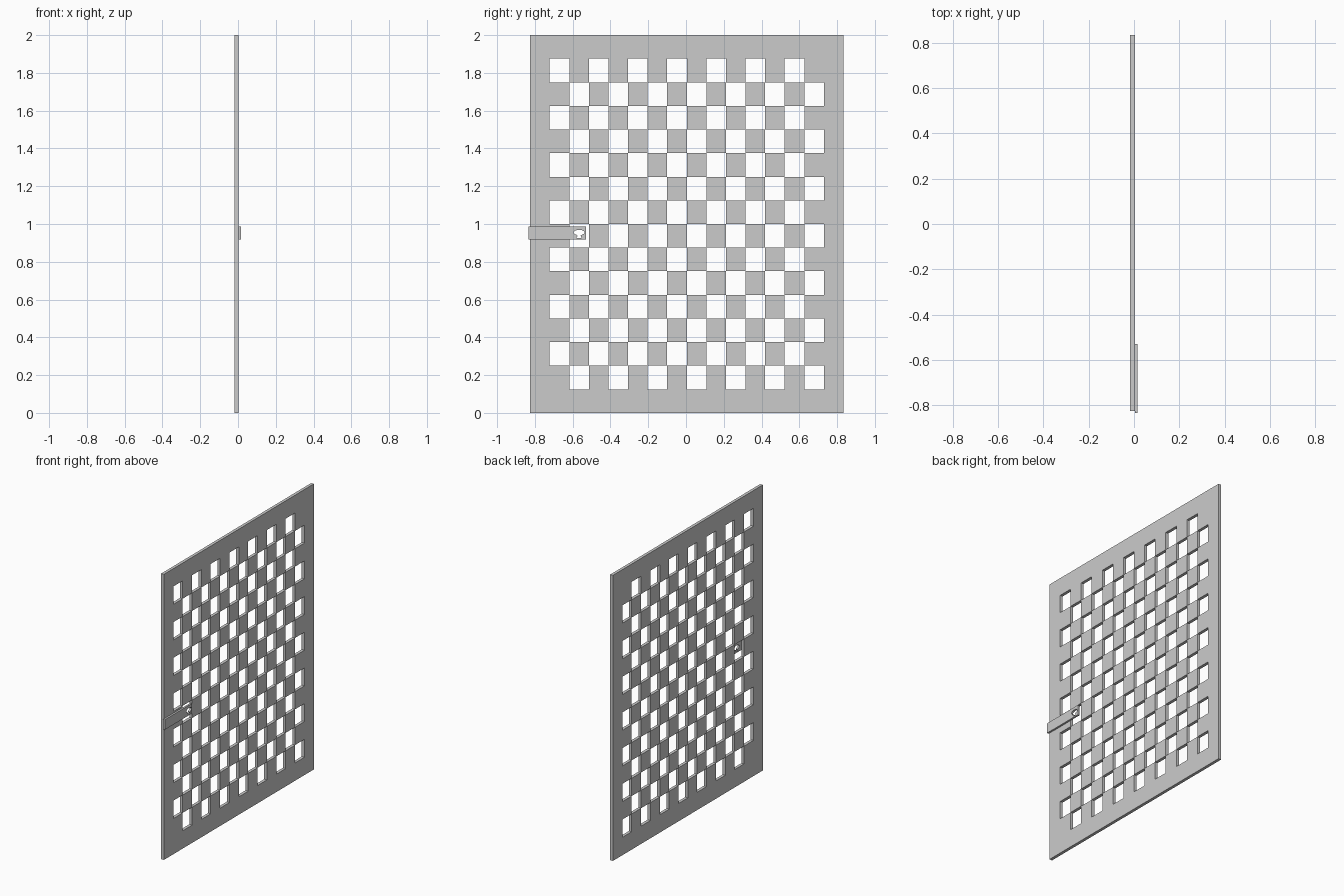
import bpy, bmesh, math

if "Cube" in bpy.data.objects:
    bpy.data.objects.remove(bpy.data.objects["Cube"])

grey = bpy.data.materials.new("plain grey")
grey.diffuse_color = (0.6, 0.6, 0.6, 1)
grey.use_nodes = True
grey.node_tree.nodes["Principled BSDF"].inputs["Base Color"].default_value = grey.diffuse_color

N = 16                       # cells per side, outer ring is the solid frame
Y0, Y1, H = -0.825, 0.8335, 2.0
X_BACK, X_MID, X_FRONT = -0.0175, 0.0035, 0.0165


def finish(bm, name):
    mesh = bpy.data.meshes.new(name)
    bm.to_mesh(mesh)
    bm.free()
    mesh.materials.append(grey)
    obj = bpy.data.objects.new(name, mesh)
    bpy.context.collection.objects.link(obj)
    return obj


def solid(i, j):
    """Is cell (column i, row j) filled? None of the outside is."""
    if not (0 <= i < N and 0 <= j < N):
        return False
    if i in (0, N - 1) or j in (0, N - 1):
        return True
    return (i + j) % 2 == 0


# Checkerboard door panel: skins for filled cells, walls where they meet a gap
bm = bmesh.new()
grid = {}


def vert(x, i, j):
    key = (x, i, j)
    if key not in grid:
        grid[key] = bm.verts.new((x, Y0 + (Y1 - Y0) * i / N, H * j / N))
    return grid[key]


for i in range(N):
    for j in range(N):
        if not solid(i, j):
            continue
        ring = [(i, j), (i + 1, j), (i + 1, j + 1), (i, j + 1)]
        bm.faces.new([vert(X_MID, *c) for c in ring])
        bm.faces.new([vert(X_BACK, *c) for c in reversed(ring)])
        neighbours = [(i, j - 1), (i + 1, j), (i, j + 1), (i - 1, j)]
        for k, cell in enumerate(neighbours):
            if not solid(*cell):
                a, b = ring[k], ring[(k + 1) % 4]
                bm.faces.new([vert(X_MID, *b), vert(X_MID, *a),
                              vert(X_BACK, *a), vert(X_BACK, *b)])
finish(bm, "checkered_panel")

# Lock plate with a keyhole: round head, narrow stem, flared foot
plate = [(-0.8335, 0.918), (-0.53, 0.918), (-0.53, 0.988), (-0.8335, 0.988)]
cy, cz = -0.566, 0.955
keyhole = [(cy + 0.029 * math.cos(math.radians(a)), cz + 0.014 * math.sin(math.radians(a)))
           for a in range(-60, 241, 20)]
keyhole += [(cy - 0.008, 0.938), (cy - 0.014, 0.927), (cy + 0.014, 0.927), (cy + 0.008, 0.938)]

bm = bmesh.new()
edges = []
for loop in (plate, keyhole):
    vs = [bm.verts.new((X_MID, y, z)) for y, z in loop]
    edges += [bm.edges.new((vs[k], vs[(k + 1) % len(vs)])) for k in range(len(vs))]
bmesh.ops.triangle_fill(bm, edges=edges, use_beauty=True)
ext = bmesh.ops.extrude_face_region(bm, geom=bm.faces[:], use_keep_orig=True)
moved = [g for g in ext["geom"] if isinstance(g, bmesh.types.BMVert)]
bmesh.ops.translate(bm, verts=moved, vec=(X_FRONT - X_MID, 0, 0))
bmesh.ops.recalc_face_normals(bm, faces=bm.faces[:])
finish(bm, "lock_plate")
